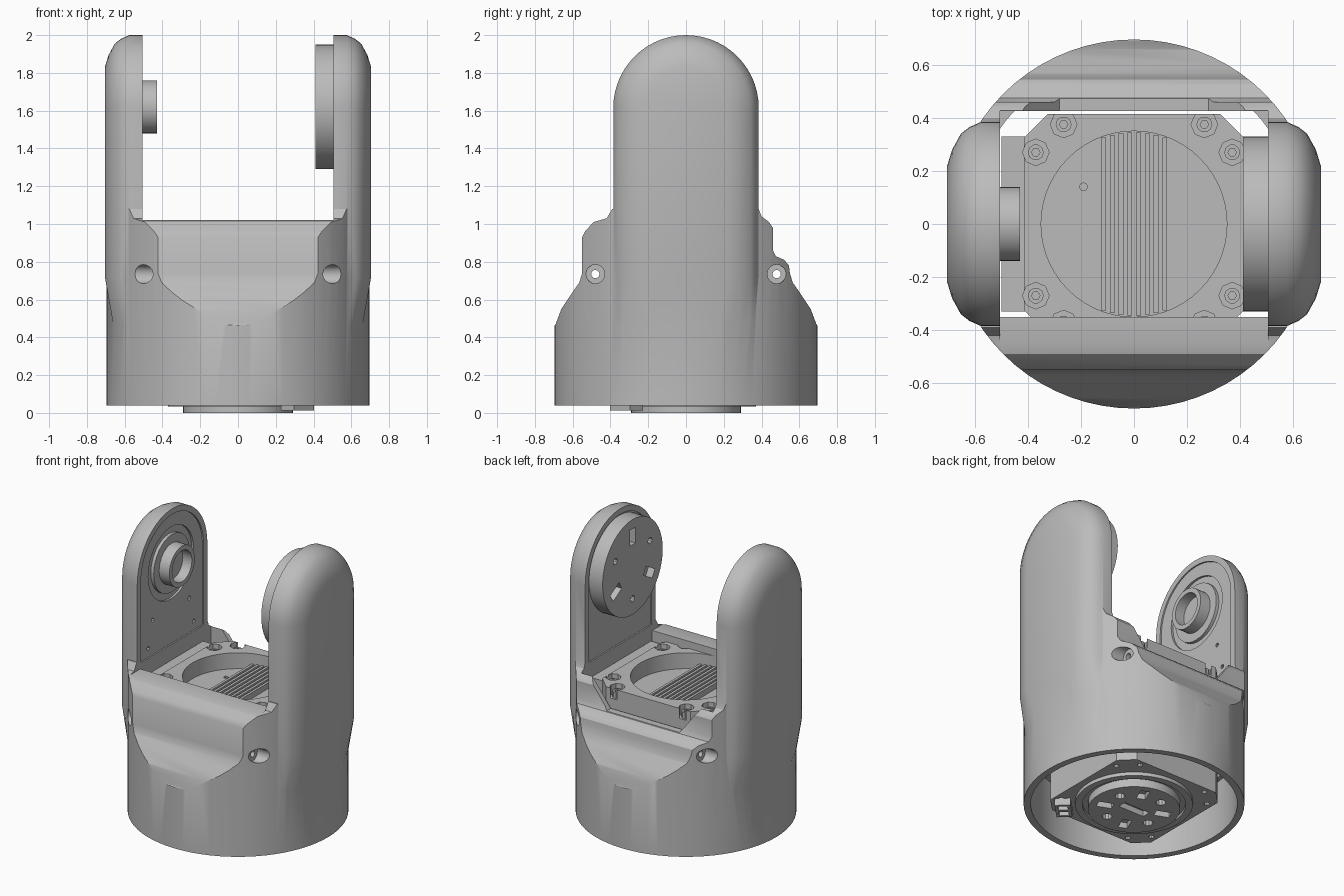
import bpy, bmesh
from math import sin, cos, pi, radians, sqrt

cube = bpy.data.objects.get("Cube")
if cube:
    bpy.data.objects.remove(cube, do_unlink=True)

grey = bpy.data.materials.new("light grey")
grey.use_nodes = True
grey.diffuse_color = (0.5, 0.5, 0.5, 1)
grey.node_tree.nodes["Principled BSDF"].inputs["Base Color"].default_value = (0.5, 0.5, 0.5, 1)

PLACE = {"x": lambda p, q, t: (t, p, q),
         "y": lambda p, q, t: (p, t, q),
         "z": lambda p, q, t: (p, q, t)}


def finish(name, bm):
    bmesh.ops.recalc_face_normals(bm, faces=bm.faces[:])
    mesh = bpy.data.meshes.new(name)
    bm.to_mesh(mesh)
    bm.free()
    mesh.materials.append(grey)
    ob = bpy.data.objects.new(name, mesh)
    bpy.context.scene.collection.objects.link(ob)
    return ob


def prism(name, pts, axis, a, b):
    """Extrude a flat outline along an axis from a to b."""
    bm = bmesh.new()
    low, high = [[bm.verts.new(PLACE[axis](p, q, t)) for p, q in pts] for t in (a, b)]
    bm.faces.new(low)
    bm.faces.new(high)
    n = len(pts)
    for i in range(n):
        j = (i + 1) % n
        bm.faces.new((low[i], low[j], high[j], high[i]))
    return finish(name, bm)


def circle(cx, cy, r, n=32, turn=0.0):
    return [(cx + r * cos(turn + 2 * pi * i / n), cy + r * sin(turn + 2 * pi * i / n)) for i in range(n)]


def rect(x0, y0, x1, y1):
    return [(x0, y0), (x1, y0), (x1, y1), (x0, y1)]


def slot(cx, cy, length, width, angle):
    c, s = cos(angle), sin(angle)
    return [(cx + u * c - v * s, cy + u * s + v * c)
            for u, v in rect(-length / 2, -width / 2, length / 2, width / 2)]


def combine(target, tools, op="DIFFERENCE"):
    for tool in tools:
        mod = target.modifiers.new("shape", "BOOLEAN")
        mod.operation, mod.solver, mod.object = op, "EXACT", tool
        bpy.ops.object.select_all(action="DESELECT")
        target.select_set(True)
        bpy.context.view_layer.objects.active = target
        bpy.ops.object.modifier_apply(modifier=mod.name)
        bpy.data.objects.remove(tool, do_unlink=True)


ARM_W, ARM_Z = 0.385, 1.615


def arch(w, bottom, n=28):
    """Upright outline with a round top."""
    arc = [(-w * cos(pi * i / n), ARM_Z + w * sin(pi * i / n)) for i in range(n + 1)]
    return [(-w, bottom)] + arc + [(w, bottom)]


def arm(name, side):
    """Upright arm whose outer rim rounds over and whose foot blends into the shell."""
    bm = bmesh.new()
    rows = []
    for x, inset in ((0.49, 0), (0.575, 0), (0.62, 0.02), (0.652, 0.045), (0.685, 0.105), (0.705, 0.17)):
        w = ARM_W - inset
        pts = arch(w, 0.72)
        foot = min(x, sqrt(0.688 ** 2 - w * w))
        row = [bm.verts.new((side * foot, -w, 0.43))]
        row += [bm.verts.new((side * x, y, z)) for y, z in pts]
        row.append(bm.verts.new((side * foot, w, 0.43)))
        rows.append(row)
    n = len(rows[0])
    for a, b in zip(rows, rows[1:]):
        for i in range(n):
            j = (i + 1) % n
            bm.faces.new((a[i], a[j], b[j], b[i]))
    for row in (rows[0], rows[-1]):
        bm.faces.new(row[1:-1])
        bm.faces.new((row[0], row[1], row[-2], row[-1]))
    return finish(name, bm)


# Shell: round drum trimmed to a stepped side profile
flank = [(0.8, -0.1), (0.8, 0.33), (0.69, 0.47), (0.66, 0.55), (0.6, 0.64), (0.565, 0.69), (0.55, 0.74)]
back = flank + [(0.545, 0.78), (0.52, 0.81), (0.475, 0.83), (0.46, 0.86), (0.46, 0.98), (0.44, 1.01), (0.4, 1.04), (0.385, 1.08)]
front = flank + [(0.55, 0.93), (0.535, 0.96), (0.49, 1.01), (0.42, 1.03), (0.39, 1.08)]
profile = back + [(-y, z) for y, z in reversed(front)]
shell = prism("fork_shell", circle(0, 0, 0.695, 72), "z", 0.04, 1.2)
combine(shell, [prism("trim", profile, "x", -0.9, 0.9)], "INTERSECT")
combine(shell, [arm("arm", 1), arm("arm", -1)], "UNION")

# Hollow inside, gap between arms and open rear edge
cavity = prism("cavity", circle(0, 0, 0.62, 64), "z", 0.0, 0.71)
combine(cavity, [prism("trim", rect(-0.5, -0.2, 0.5, 1), "x", -0.9, 0.9)], "INTERSECT")
combine(shell, [
    cavity,
    prism("drum_bore", circle(0, 0, 0.65, 72), "z", -0.1, 0.42),
    prism("fork_gap", rect(-0.505, 1.02, 0.505, 2.3), "y", -0.9, 0.9),
    prism("top_opening", rect(-0.505, -0.35, 0.505, 0.425), "z", 0.6, 1.4),
    prism("rear_notch", [(-0.48, 1.1), (-0.28, 0.835), (0.28, 0.835), (0.48, 1.1)], "y", 0.3, 0.8),
])

# Cross bolt holes with wide pockets
for y in (-0.48, 0.48):
    combine(shell, [prism("bolt_hole", circle(y, 0.735, 0.022, 12), "x", -1, 1)])
    for s in (-1, 1):
        combine(shell, [prism("pocket", circle(y, 0.735, 0.05, 16), "x", s * 0.45, s * 0.9)])

# Sunken panels and screw holes on the inner arm faces
for s in (-1, 1):
    combine(shell, [prism("panel", arch(0.345, 1.06), "x", s * 0.4, s * 0.515)])
combine(shell, [prism("bearing_recess", circle(0, 1.62, 0.25), "x", -0.4, -0.53)])
for y, z in ((0.2, 1.3), (-0.2, 1.3), (0.25, 1.12), (-0.25, 1.12)):
    combine(shell, [prism("screw_hole", circle(y, z, 0.014, 8), "x", -0.4, -0.54)])

# Pivot boss on one arm
collar = prism("pivot_collar", circle(0, 1.62, 0.2), "x", -0.54, -0.508)
boss = prism("pivot_boss", circle(0, 1.62, 0.14), "x", -0.54, -0.43)
combine(boss, [prism("bore", circle(0, 1.62, 0.108), "x", -0.5, -0.3)])

# Drive disc on the other arm
disc = prism("drive_disc", circle(0, 1.62, 0.33, 48), "x", 0.41, 0.53)
for k in range(3):
    a = pi / 2 + 2 * pi * k / 3
    combine(disc, [prism("slot", slot(0.21 * cos(a), 1.62 + 0.21 * sin(a), 0.11, 0.06, a), "x", 0.3, 0.46)])
    a += pi / 3
    combine(disc, [prism("hole", circle(0.22 * cos(a), 1.62 + 0.22 * sin(a), 0.022, 10), "x", 0.3, 0.46)])

# Motor block with chamfered corners and a round top recess
S, C = 0.415, 0.325
octagon = [(S, -C), (S, C), (C, S), (-C, S), (-S, C), (-S, -C), (-C, -S), (C, -S)]
motor = prism("motor_block", octagon, "z", 0.06, 0.97)
combine(motor, [prism("side_flange", rect(-0.5, -0.33, 0.5, 0.33), "z", 0.84, 0.955)], "UNION")
combine(motor, [prism("recess", circle(0, 0, 0.35, 56), "z", 0.86, 1.2),
                prism("pin_hole", circle(-0.19, 0.14, 0.015, 8), "z", 0.82, 1.0)])

# Cooling ribs on the recess floor
for i in range(8):
    x = -0.115 + i * 0.033
    reach = sqrt(0.345 ** 2 - x * x)
    prism("cooling_rib", rect(x - 0.009, -reach, x + 0.009, reach), "z", 0.85, 0.9)

# Corner bolts in hexagonal pockets
for sx in (-1, 1):
    for sy in (-1, 1):
        for px, py in ((0.37, 0.27), (0.265, 0.375)):
            x, y = sx * px, sy * py
            combine(motor, [prism("bolt_pocket", circle(x, y, 0.05, 8), "z", 0.9, 1.2)])
            head = prism("corner_bolt", circle(x, y, 0.03, 10), "z", 0.89, 0.945)
            combine(head, [prism("socket", circle(x, y, 0.016, 6), "z", 0.92, 1.0)])
            combine(motor, [prism("screw_hole", circle(x, y, 0.018, 8), "z", 0.0, 0.1)])

# Underside: step ring, output disc and connector tab
ring = prism("step_ring", circle(0, 0, 0.37, 56), "z", 0.035, 0.07)
combine(ring, [prism("groove", circle(0, 0, 0.325, 48), "z", 0.0, 0.055)])
output = prism("output_disc", circle(0, 0, 0.29, 48), "z", 0.0, 0.07)
combine(output, [prism("key_slot", slot(0, 0, 0.2, 0.06, 0), "z", -0.1, 0.04)])
for k in range(8):
    a = pi / 8 + k * pi / 4
    x, y = 0.19 * cos(a), 0.19 * sin(a)
    shape = slot(x, y, 0.1, 0.06, a) if k % 2 else circle(x, y, 0.033, 10)
    combine(output, [prism("disc_hole", shape, "z", -0.1, 0.04)])
tab = prism("connector_tab", slot(0.315, -0.315, 0.1, 0.15, -pi / 4), "z", 0.012, 0.08)
combine(tab, [prism("socket", slot(0.315 + s * 0.025, -0.315 + s * 0.025, 0.06, 0.045, -pi / 4), "z", -0.1, 0.04)
              for s in (-1, 1)])

# Smooth curved faces, keep hard edges
bpy.ops.object.select_all(action="DESELECT")
for ob in bpy.context.scene.objects:
    if ob.type == "MESH":
        ob.select_set(True)
        bpy.context.view_layer.objects.active = ob
bpy.ops.object.shade_smooth_by_angle(angle=radians(32))
